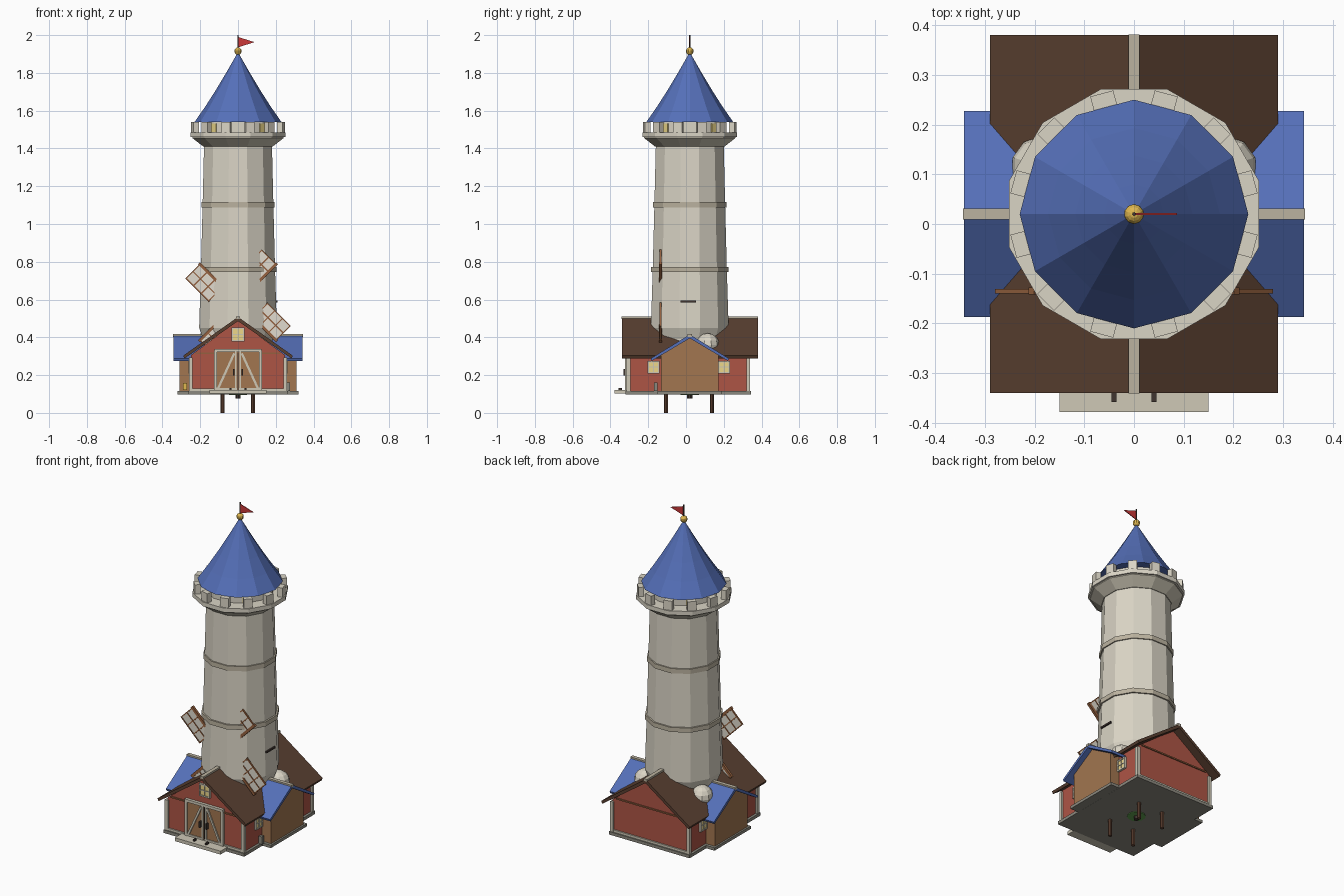
import bpy, bmesh, math
from mathutils import Vector, Matrix

if "Cube" in bpy.data.objects:
    bpy.data.objects.remove(bpy.data.objects["Cube"])

CY = 0.02  # tower axis in y
COL = {'stone': (.70, .66, .56), 'trim': (.62, .58, .47), 'band': (.50, .45, .35), 'red': (.42, .09, .06),
       'brown': (.36, .18, .08), 'roof': (.10, .05, .03), 'blue': (.09, .16, .48), 'gold': (.75, .48, .08),
       'glow': (.85, .68, .25), 'dark': (.05, .035, .03), 'flag': (.6, .04, .04), 'wood': (.30, .12, .05),
       'base': (.26, .25, .21), 'sail': (.75, .71, .62), 'green': (.12, .35, .08), 'leg': (.13, .06, .035)}
MATS = {}
for k, c in COL.items():
    MATS[k] = bpy.data.materials.new(k)
    MATS[k].diffuse_color = (*c, 1)


def finish(name, bm, mat):
    bmesh.ops.recalc_face_normals(bm, faces=bm.faces)
    me = bpy.data.meshes.new(name)
    bm.to_mesh(me)
    bm.free()
    ob = bpy.data.objects.new(name, me)
    me.materials.append(MATS[mat])
    bpy.context.collection.objects.link(ob)
    return ob


def box(name, loc, size, mat, matrix=None):
    bm = bmesh.new()
    bmesh.ops.create_cube(bm, size=1)
    m = Matrix.Translation(loc) @ (matrix or Matrix()) @ Matrix.Diagonal((*size, 1))
    bmesh.ops.transform(bm, matrix=m, verts=bm.verts)
    return finish(name, bm, mat)


def bar(name, a, b, w, t, mat):
    """Flat bar in an x-z plane from a to b; w in plane, t along y."""
    a, b = Vector(a), Vector(b)
    d = b - a
    return box(name, (a + b) / 2, (d.length, t, w), mat, Matrix.Rotation(-math.atan2(d.z, d.x), 4, 'Y'))


def prism(name, pts, axis, lo, hi, mat):
    """Extrude a 2D outline (horizontal, z) along the x or y axis."""
    bm = bmesh.new()
    put = (lambda p, s: (p[0], s, p[1])) if axis == 'y' else (lambda p, s: (s, p[0], p[1]))
    A = [bm.verts.new(put(p, lo)) for p in pts]
    B = [bm.verts.new(put(p, hi)) for p in pts]
    bm.faces.new(A)
    bm.faces.new(B)
    n = len(pts)
    for i in range(n):
        bm.faces.new((A[i], A[(i + 1) % n], B[(i + 1) % n], B[i]))
    return finish(name, bm, mat)


def lathe(name, prof, mat, rot=15, n=12, x=0, y=CY):
    """Faceted turned part from (radius, z) points, capped at both ends."""
    bm = bmesh.new()
    rings = []
    for r, z in prof:
        rings.append([bm.verts.new((x + r * math.cos(math.radians(rot) + 2 * math.pi * i / n),
                                    y + r * math.sin(math.radians(rot) + 2 * math.pi * i / n), z)) for i in range(n)])
    for a, b in zip(rings, rings[1:]):
        for i in range(n):
            bm.faces.new((a[i], a[(i + 1) % n], b[(i + 1) % n], b[i]))
    bm.faces.new(rings[0])
    bm.faces.new(rings[-1])
    return finish(name, bm, mat)


def ball(name, loc, r, mat):
    bm = bmesh.new()
    bmesh.ops.create_uvsphere(bm, u_segments=10, v_segments=8, radius=r)
    bmesh.ops.translate(bm, verts=bm.verts, vec=loc)
    return finish(name, bm, mat)


# Tower shaft, bands and gallery
lathe('tower_shaft', [(.19, .12), (.19, .39), (.213, .45), (.203, .76), (.194, 1.1), (.186, 1.42)], 'stone')
lathe('lower_band', [(.212, .745), (.212, .772)], 'band')
lathe('upper_band', [(.201, 1.088), (.201, 1.116)], 'band')
lathe('corbel', [(.19, 1.41), (.25, 1.455), (.25, 1.465)], 'trim')
lathe('gallery_deck', [(.26, 1.46), (.26, 1.485)], 'stone')
lathe('lantern_room', [(.185, 1.48), (.185, 1.545)], 'stone')
for i in range(12):
    a = math.radians(15 + 30 * i)
    c, s = math.cos(a), math.sin(a)
    R = Matrix.Rotation(a, 4, 'Z')
    box('merlon', (.236 * c, CY + .236 * s, 1.512), (.03, .048, .056), 'stone', R)
    if i % 3 == 1:
        box('lantern_window', (.18 * c, CY + .18 * s, 1.51), (.01, .04, .045), 'glow', R)

# Tower roof and flag
lathe('tower_roof', [(.23, 1.54), (.173, 1.622), (.118, 1.708), (.06, 1.805), (.003, 1.905)], 'blue', rot=0)
ball('finial', (0, CY, 1.915), .02, 'gold')
lathe('flag_pole', [(.004, 1.92), (.004, 2.0)], 'dark', n=6)
prism('flag', [(0, 1.99), (.087, 1.963), (0, 1.935)], 'y', CY - .002, CY + .002, 'flag')

# Foundation, step and legs
box('barn_base', (0, .0125, .107), (.53, .665, .018), 'base')
box('wing_base', (0, .02, .107), (.64, .34, .017), 'base')
box('front_step', (0, -.34, .112), (.30, .076, .02), 'trim')
for x in (-.082, .08):
    for y in (-.105, .137):
        lathe('leg', [(.011, 0), (.011, .105)], 'leg', n=8, x=x, y=y)
lathe('green_disc', [(.05, .094), (.05, .1)], 'green')
lathe('centre_stub', [(.014, .075), (.014, .1)], 'dark', n=8)

# Barn body and roof
prism('barn_walls', [(-.25, .11), (.25, .11), (.25, .305), (0, .49), (-.25, .305)], 'y', -.305, .33, 'red')
prism('barn_roof', [(0, .508), (.29, .303), (.283, .288), (0, .486), (-.283, .288), (-.29, .303)],
      'y', -.34, .38, 'roof')
box('barn_ridge', (0, .02, .504), (.022, .722, .014), 'band')

# Wings on both sides
wing = [(CY - .152, .11), (CY + .152, .11), (CY + .152, .305), (CY, .40), (CY - .152, .305)]
prism('wing_walls', wing, 'x', -.31, .31, 'brown')
prism('wing_roof', [(CY, .415), (CY + .207, .288), (CY + .202, .275), (CY, .395), (CY - .202, .275), (CY - .207, .288)],
      'x', -.342, .342, 'blue')
box('wing_ridge', (0, CY, .41), (.688, .022, .014), 'band')

# Barn trim
for x in (-.25, .25):
    for y in (-.305, .33):
        box('corner_post', (x, y, .202), (.02, .02, .185), 'trim')
for y in (-.307, .332):
    box('sill', (0, y, .122), (.5, .012, .014), 'trim')
    box('gable_rail', (0, y, .317), (.45, .008, .008), 'wood')

# Barn doors with frame, braces and handles
YD = -.312
box('door_panels', (0, -.308, .22), (.23, .012, .21), 'brown')
box('door_lintel', (0, YD, .33), (.25, .02, .016), 'trim')
box('door_gap', (0, YD, .22), (.005, .01, .2), 'dark')
for s in (-1, 1):
    box('door_jamb', (s * .118, YD, .222), (.016, .02, .215), 'trim')
    bar('door_brace', (s * .105, YD - .003, .13), (s * .02, YD - .003, .315), .012, .012, 'trim')
    box('door_stile', (s * .012, YD, .222), (.01, .014, .2), 'trim')
    box('door_rail', (s * .06, YD, .127), (.11, .014, .012), 'trim')
    box('door_handle', (s * .022, -.322, .215), (.008, .02, .035), 'dark')
    box('boot_scraper', (s * .04, -.348, .127), (.01, .02, .012), 'dark')


# Windows
def window(name, loc, w, h, along_x):
    def part(n, du, dz, su, sz, t, mat):
        off, size = ((du, 0, dz), (su, t, sz)) if along_x else ((0, du, dz), (t, su, sz))
        box(name + n, Vector(loc) + Vector(off), size, mat)
    part('_glass', 0, 0, w, h, .012, 'glow')
    for k in (-1, 0, 1):
        f = .008 if k else .005
        part('_upright', k * w / 2, 0, f, h + f, .02, 'trim')
        part('_crossbar', 0, k * h / 2, w + f, f, .02, 'trim')


window('loft_window', (0, -.307, .415), .062, .066, True)
for s in (-1, 1):
    for y in (-.172, .202):
        window('side_window', (s * .252, y, .242), .055, .06, False)

# Windmill sails standing partly inside the tower
YS, H = -.135, Vector((0, -.135, .586))
for i in range(4):
    a = math.radians(45 + 90 * i)
    d = Vector((math.cos(a), 0, math.sin(a)))
    n = Vector((-math.sin(a), 0, math.cos(a)))
    bar('sail_spar', H, H + d * .292, .016, .014, 'wood')
    bar('sail_cloth', H + d * .11 + n * .054, H + d * .285 + n * .054, .105, .004, 'sail')
    for o in (.054, .105):
        bar('sail_batten', H + d * .11 + n * o, H + d * .287 + n * o, .006, .009, 'wood')
    for r in (.115, .17, .228, .284):
        bar('sail_slat', H + d * r, H + d * r + n * .108, .006, .009, 'wood')
box('axle_bar', (.2, .012, .59), (.02, .08, .01), 'dark')

# Small domed turrets behind the tower and yard props
for s in (-1, 1):
    ball('rear_dome', (s * .185, .115, .36), .062, 'stone')
box('lantern', (-.28, -.15, .14), (.022, .022, .035), 'gold')
box('milk_can', (.265, -.16, .138), (.02, .02, .045), 'base')

for m in bpy.data.materials:
    if m.users and not m.is_grease_pencil:
        m.use_nodes = True
        m.node_tree.nodes["Principled BSDF"].inputs["Base Color"].default_value = m.diffuse_color
